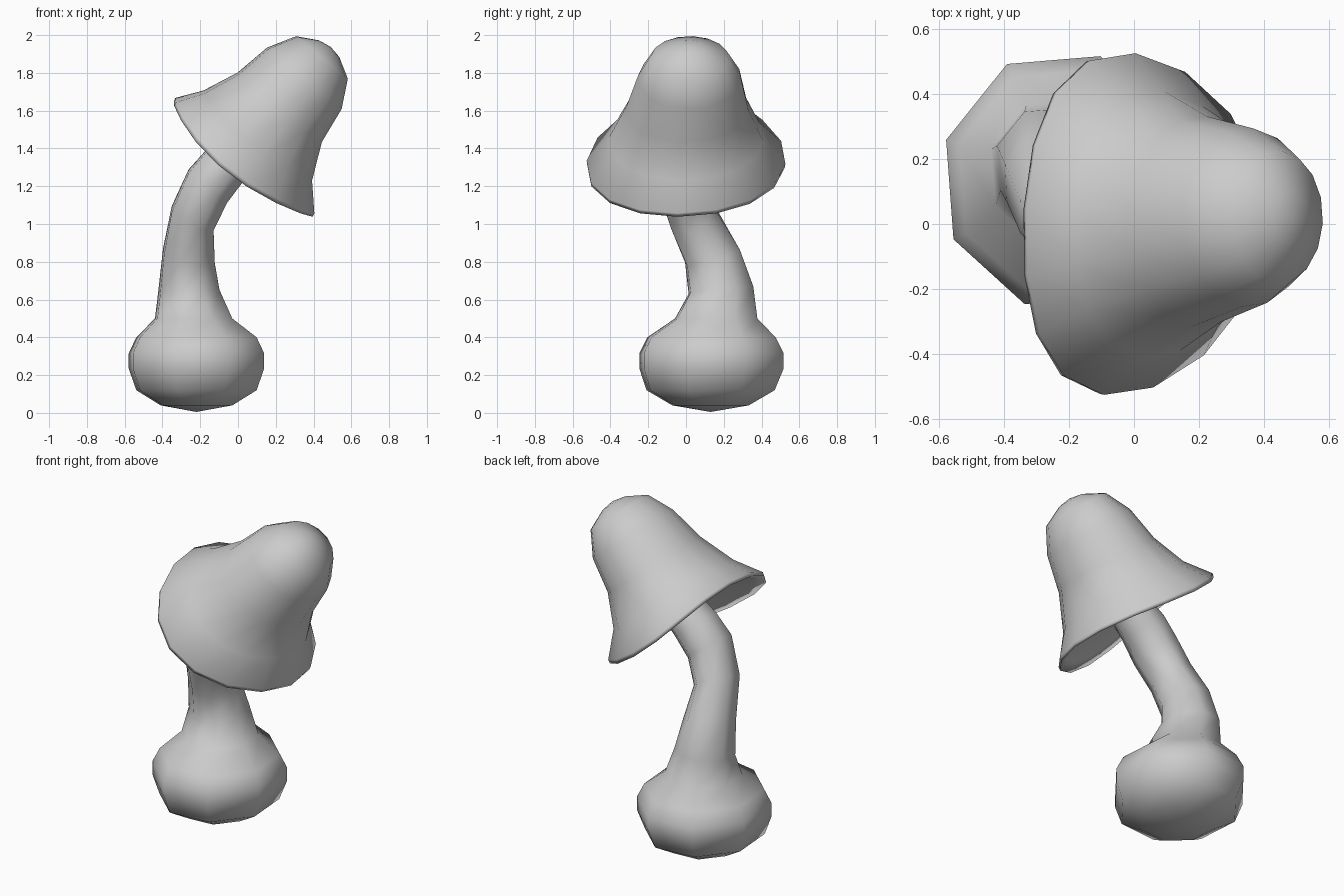
import bpy, bmesh
from math import sin, cos, tau, radians
from mathutils import Vector

if "Cube" in bpy.data.objects:
    bpy.data.objects.remove(bpy.data.objects["Cube"])


def loft(name, rings, start=None, end=None):
    """Skin a list of point rings; start and end are optional pole points."""
    bm = bmesh.new()
    loops = [[bm.verts.new(p) for p in ring] for ring in rings]
    n = len(loops[0])
    for a, b in zip(loops, loops[1:]):
        for i in range(n):
            j = (i + 1) % n
            bm.faces.new((a[i], a[j], b[j], b[i]))
    for pole, loop in ((start, loops[0]), (end, loops[-1])):
        if pole is not None:
            v = bm.verts.new(pole)
            for i in range(n):
                bm.faces.new((loop[i], loop[(i + 1) % n], v))
    bmesh.ops.recalc_face_normals(bm, faces=bm.faces)
    mesh = bpy.data.meshes.new(name)
    bm.to_mesh(mesh)
    bm.free()
    mesh.shade_smooth()
    ob = bpy.data.objects.new(name, mesh)
    bpy.context.collection.objects.link(ob)
    return ob


# Bulb and bent stem: centre x, y, z, radius, tilt normal x, y, z
path = [
    (-.22, .13, .04, .20, 0, 0, 1),
    (-.22, .13, .12, .335, 0, 0, 1),
    (-.22, .135, .235, .377, 0, 0, 1),
    (-.22, .135, .315, .377, 0, 0, 1),
    (-.22, .135, .40, .335, 0, 0, 1),
    (-.235, .16, .50, .215, 0, 0, 1),
    (-.26, .185, .65, .17, -.05, -.1, 1),
    (-.26, .14, .83, .148, .2, -.3, 1),
    (-.24, .04, 1.03, .132, .5, -.3, 1),
    (-.16, -.005, 1.20, .14, .65, -.1, .8),
    (-.065, 0, 1.315, .135, .635, 0, .772),
    (.08, 0, 1.44, .12, .635, 0, .772),
]
rings = []
for x, y, z, r, nx, ny, nz in path:
    q = Vector((0, 0, 1)).rotation_difference(Vector((nx, ny, nz)).normalized())
    angles = [radians(27) + tau * i / 8 for i in range(8)]
    rings.append([Vector((x, y, z)) + q @ Vector((r * cos(a), 1.065 * r * sin(a), 0))
                  for a in angles])
loft("bulb_and_stem", rings, start=(-.22, .13, .005))

# Tilted bell cap: height, radius along tilt, radius across, side droop,
# shift uphill, shift across, rise of the back over the front
axis = Vector((.635, 0, .772))
down = Vector((.772, 0, -.635))
side = Vector((0, 1, 0))
centre = Vector((.025, 0, 1.34))
profile = [
    (.06, .24, .25, .04, 0, 0, .01),     # shallow hollow underside
    (.03, .42, .46, .07, 0, 0, .025),
    (.005, .48, .525, .085, 0, 0, .025),  # rim
    (.025, .48, .528, .08, .005, 0, .025),
    (.15, .375, .41, .045, .02, 0, .015),
    (.34, .29, .325, .02, .025, .008, .005),
    (.54, .257, .275, 0, .022, .02, 0),
    (.685, .178, .205, 0, .02, .02, 0),
    (.745, .07, .08, 0, .02, .02, 0),
]
rings = []
for t, r, w, droop, up, across, rise in profile:
    ring = []
    for i in range(16):
        a = tau * i / 16 - radians(5)
        s = sin(a)
        ring.append(centre + axis * (t - droop * s * s + rise * s)
                    + down * (r * cos(a) - up - .5 * droop * s * s)
                    + side * (w * s + across))
    rings.append(ring)
loft("cap", rings, start=centre + axis * .08,
     end=centre + axis * .758 - down * .02 + side * .02)
